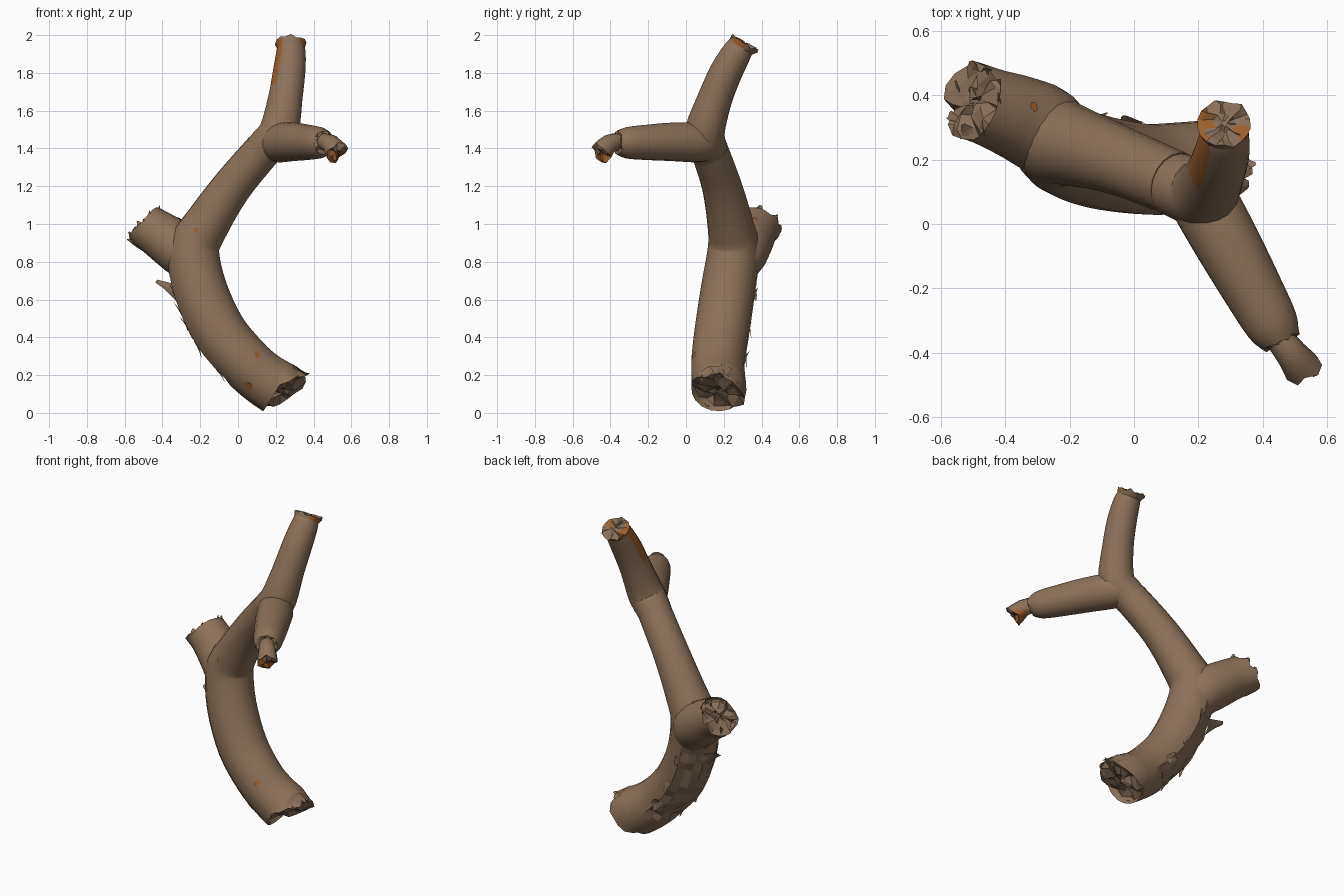
import bpy, bmesh, math, random
from mathutils import Vector

random.seed(7)
if "Cube" in bpy.data.objects:
    bpy.data.objects.remove(bpy.data.objects["Cube"])


def material(name, rgb):
    m = bpy.data.materials.new(name)
    m.use_nodes = True
    m.diffuse_color = (*rgb, 1)
    m.node_tree.nodes["Principled BSDF"].inputs["Base Color"].default_value = (*rgb, 1)
    return m


MATS = [material("bark brown", (0.265, 0.168, 0.103)),
        material("torn wood brown", (0.25, 0.162, 0.104)),
        material("rust orange", (0.33, 0.115, 0.025))]
BARK, TORN, RUST = range(3)


def finish(name, bm):
    for e in bm.edges:
        if len(e.link_faces) == 2 and e.calc_face_angle(0) > math.radians(42):
            e.smooth = False
    me = bpy.data.meshes.new(name)
    bm.to_mesh(me)
    bm.free()
    for m in MATS:
        me.materials.append(m)
    ob = bpy.data.objects.new(name, me)
    bpy.context.scene.collection.objects.link(ob)
    return ob


def smooth_path(pts, steps):
    """Catmull-Rom through (x, y, z, radius) points."""
    p = [Vector(q) for q in pts]
    p = [2 * p[0] - p[1]] + p + [2 * p[-1] - p[-2]]
    out = []
    for a, b, c, d in zip(p, p[1:], p[2:], p[3:]):
        for i in range(steps):
            t = i / steps
            out.append(0.5 * (2 * b + (c - a) * t + (2 * a - 5 * b + 4 * c - d) * t * t
                              + (3 * b - a - 3 * c + d) * t ** 3))
    return out + [p[-2]]


def bridge(bm, a, b, mat, smooth):
    n = len(a)
    for i in range(n):
        f = bm.faces.new((a[i], a[(i + 1) % n], b[(i + 1) % n], b[i]))
        f.smooth, f.material_index = smooth, mat


def rough_cap(bm, ring, centre, axis, depth):
    """Splintered end: shrinking rings at random depths, then a lid."""
    for k in (0.78, 0.52, 0.28):
        new = []
        for v in ring:
            sway = axis.cross(v.co - centre) * random.uniform(-0.16, 0.16)
            new.append(bm.verts.new(centre + (v.co - centre) * k * random.uniform(0.85, 1.1)
                                    + sway + axis * random.uniform(-0.6, 0.5) * depth))
        bridge(bm, ring, new, TORN, False)
        ring = new
    bm.faces.new(ring).material_index = TORN


def limb(name, pts, start=None, end=None, jag=(0, 0), depth=0.03,
         warp=None, paint=None, sides=18, steps=3):
    """Swept round branch; start / end tilt the broken faces."""
    path = smooth_path(pts, steps)
    bm = bmesh.new()
    rings, u = [], Vector((0, 1, 0))
    last = len(path) - 1
    for i, q in enumerate(path):
        c = q.to_3d()
        t = (path[min(i + 1, last)] - path[max(i - 1, 0)]).to_3d().normalized()
        if i == 0 and start:
            t = -Vector(start).normalized()
        if i == last and end:
            t = Vector(end).normalized()
        u = (u - t * u.dot(t)).normalized()
        w = t.cross(u)
        edge = jag[0] if i == 0 else jag[1] if i == last else 0
        ring = []
        for s in range(sides):
            a = math.tau * s / sides
            d = u * math.cos(a) + w * math.sin(a)
            r = q[3] * (1 + random.uniform(-1, 1) * edge * 3)
            co = c + d * r + t * random.uniform(-1, 1) * edge
            if warp:
                co += d * warp(co, d)
            ring.append(bm.verts.new(co))
        rings.append((ring, c, t))
    for (a, _, _), (b, _, _) in zip(rings, rings[1:]):
        bridge(bm, a, b, BARK, True)
    rough_cap(bm, rings[0][0], rings[0][1], -rings[0][2], depth if jag[0] else 0)
    rough_cap(bm, rings[-1][0], rings[-1][1], rings[-1][2], depth if jag[1] else 0)
    bmesh.ops.recalc_face_normals(bm, faces=bm.faces)
    for f in bm.faces:
        c = f.calc_center_median()
        if paint and paint(c, f.normal):
            f.material_index = RUST
        if warp and warp(c, f.normal):
            f.smooth, f.material_index = False, TORN
    return finish(name, bm)


# Stripped bark scar down the left rear of the trunk
SCAR = Vector((-0.78, 0.57, -0.25)).normalized()


def scar_depth(co, d):
    if 0.17 < co.z < 0.76 and d.dot(SCAR) > 0.68:
        return -random.uniform(0.002, 0.026)
    return 0


trunk = limb("trunk", [
    (0.235, 0.175, 0.118, 0.148), (0.13, 0.172, 0.185, 0.143), (0.03, 0.17, 0.275, 0.142),
    (-0.1, 0.19, 0.43, 0.145), (-0.2, 0.222, 0.65, 0.144), (-0.235, 0.252, 0.86, 0.138),
    (-0.165, 0.235, 1.0, 0.122), (-0.03, 0.19, 1.2, 0.106), (0.13, 0.125, 1.39, 0.1)],
    start=(0.52, -0.28, -0.84), jag=(0.02, 0), depth=0.045, warp=scar_depth, steps=4)

upper_branch = limb("upper_branch", [
    (0.06, 0.15, 1.31, 0.09), (0.15, 0.115, 1.41, 0.102), (0.215, 0.098, 1.485, 0.106),
    (0.25, 0.152, 1.66, 0.092), (0.27, 0.21, 1.8, 0.087),
    (0.28, 0.265, 1.9, 0.079), (0.28, 0.295, 1.945, 0.07)],
    end=(0, 0.5, 0.85),
    paint=lambda c, n: c.z > 1.74 and n.x < -0.66 and n.y < 0.3)

# Splayed broken tip of the upper branch
limb("upper_branch_tip", [(0.28, 0.285, 1.93, 0.07), (0.28, 0.312, 1.957, 0.084)],
     start=(0, -0.5, -0.85), end=(0, 0.5, 0.85), jag=(0, 0.011), depth=0.012, steps=1,
     paint=lambda c, n: c.x < 0.235 or (c.x > 0.325 and c.y < 0.31))

front_branch = limb("front_branch", [
    (0.15, 0.14, 1.42, 0.08), (0.215, 0.07, 1.43, 0.104), (0.295, -0.07, 1.435, 0.102),
    (0.375, -0.215, 1.432, 0.093), (0.43, -0.315, 1.43, 0.083), (0.457, -0.365, 1.43, 0.062)],
    jag=(0, 0.008), depth=0.015)

# Snapped splinter hanging off the front branch
limb("front_branch_tip", [
    (0.455, -0.36, 1.435, 0.045), (0.49, -0.405, 1.425, 0.05), (0.525, -0.452, 1.378, 0.062)],
    end=(0.5, -0.65, -0.55), jag=(0, 0.022), depth=0.02, sides=10, steps=2,
    paint=lambda c, n: c.z < 1.382)

stub = limb("broken_stub", [
    (-0.215, 0.25, 0.72, 0.1), (-0.275, 0.29, 0.84, 0.138), (-0.36, 0.33, 0.905, 0.132),
    (-0.44, 0.36, 0.96, 0.122), (-0.495, 0.38, 0.99, 0.12)],
    end=(-0.72, 0.05, 0.66), jag=(0, 0.026), depth=0.05)

bpy.context.view_layer.update()


def on_surface(ob, near):
    _, loc, nor, _ = ob.closest_point_on_mesh(Vector(near))
    return loc, nor.normalized()


def flake(bm, ob, near, along, length, width, lift, mat=TORN):
    """Thin curled bark sliver rooted on a limb."""
    p, n = on_surface(ob, near)
    a = Vector(along)
    a = (a - n * a.dot(n) * 0.8).normalized()
    side = a.cross(n).normalized()
    rows = []
    for t in (0, 0.35, 0.7, 1):
        c = p - n * 0.006 + a * length * t + n * lift * t * t
        h = width * (1.1 - 0.85 * t) * random.uniform(0.75, 1.15)
        rows.append([bm.verts.new(c + side * h * s + n * 0.25 * h * (1 - abs(s)))
                     for s in (-1, 0, 1)])
    for r, q in zip(rows, rows[1:]):
        for i in range(2):
            bm.faces.new((r[i], r[i + 1], q[i + 1], q[i])).material_index = mat


# Bark slivers along both edges of the scar
bm = bmesh.new()
across = SCAR.cross(Vector((0, 0, 1))).normalized()
for i in range(16):
    z = 0.26 + 0.42 * i / 15
    c = Vector((0.08 - 0.6 * (z - 0.2) + 0.1 * (z - 0.2) ** 2, 0.17 + 0.12 * (z - 0.2), z))
    near = c + (SCAR + across * (0.9 if i % 2 else -0.9)).normalized() * 0.15
    flake(bm, trunk, near, (-0.5, 0.1, 1) if i % 3 else (0.5, 0, -1),
          random.uniform(0.06, 0.1), random.uniform(0.02, 0.035), random.uniform(0.005, 0.02))
finish("scar_bark_slivers", bm)

# Large peeling piece of bark
bm = bmesh.new()
flake(bm, trunk, (-0.34, 0.3, 0.61), (-0.95, 0.1, 0.5), 0.13, 0.055, 0.05)
finish("peeling_bark", bm)

# Splinters standing on the broken ends
bm = bmesh.new()
for i in range(7):
    a = math.tau * i / 7
    off = Vector((0.06 * math.cos(a), 0.1 * math.sin(a), 0.07 * math.cos(a)))
    flake(bm, stub, Vector((-0.495, 0.38, 0.99)) + off, (-0.3, 0.2, 0.9),
          random.uniform(0.03, 0.05), 0.028, 0.005)
    off = Vector((0.11 * math.cos(a), 0.12 * math.sin(a), 0.07 * math.cos(a)))
    flake(bm, trunk, Vector((0.235, 0.175, 0.118)) + off, (0.9, 0.1, 0.2),
          random.uniform(0.03, 0.05), 0.03, 0.005)
for y in (0.1, 0.17, 0.24):
    flake(bm, trunk, (0.3, y, 0.24), (1, 0, 0), 0.075, 0.05, 0.005, BARK)
finish("end_splinters", bm)

# Rust spots lying on the bark
bm = bmesh.new()
for ob, near, size in ((trunk, (0.04, 0.0, 0.125), 0.028), (trunk, (0.125, 0.0, 0.33), 0.02),
                       (stub, (-0.265, 0.38, 1.1), 0.015), (trunk, (-0.24, 0.0, 0.97), 0.013)):
    p, n = on_surface(ob, near)
    u = n.orthogonal().normalized()
    w = n.cross(u)
    f = bm.faces.new([bm.verts.new(p + n * 0.005 + size * random.uniform(0.75, 1.15)
                      * (u * math.cos(k * math.tau / 8) + w * math.sin(k * math.tau / 8)))
                      for k in range(8)])
    f.material_index = RUST
finish("rust_spots", bm)
